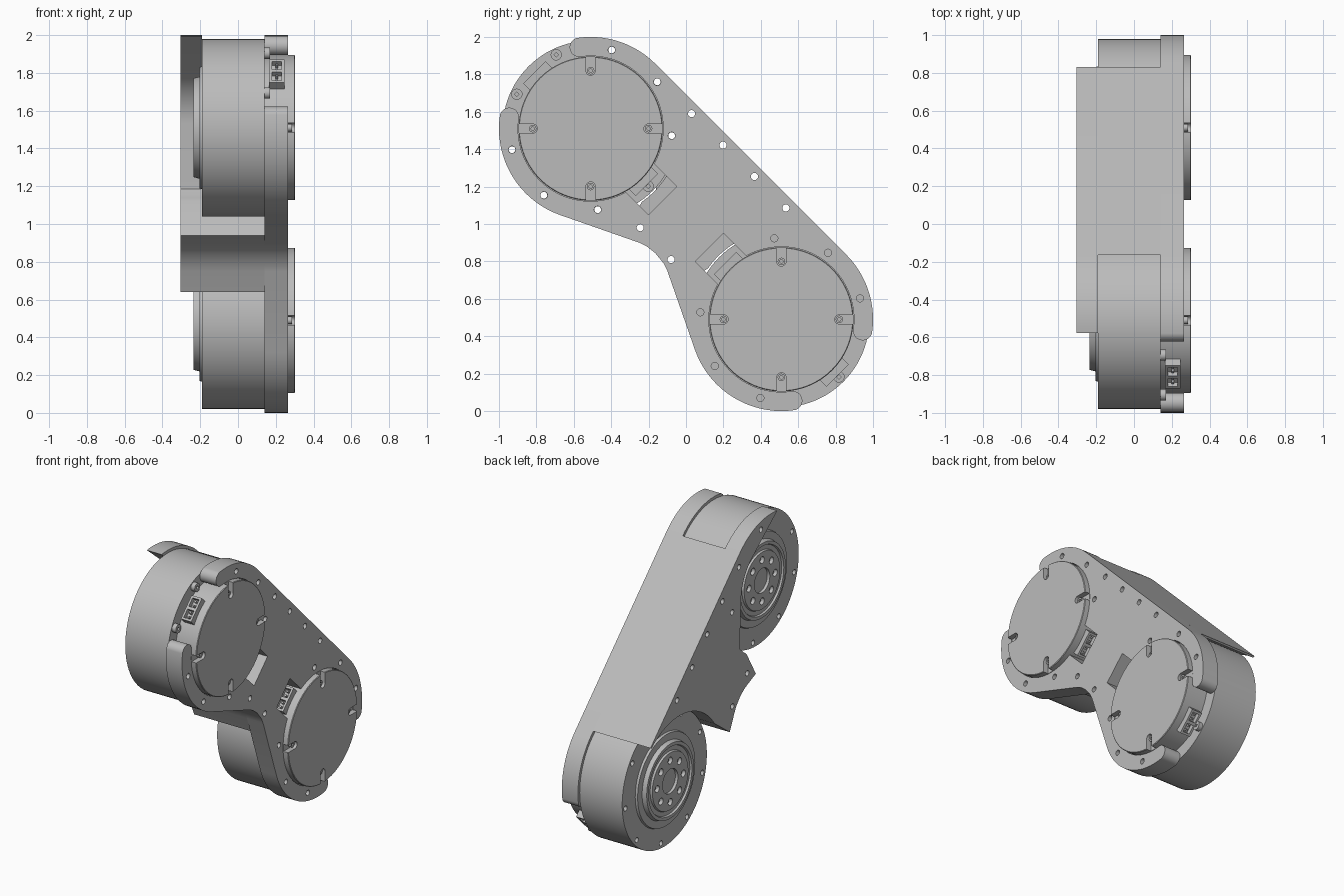
import bpy, bmesh
from math import sin, cos, radians, pi
from mathutils import Matrix

if "Cube" in bpy.data.objects:
    bpy.data.objects.remove(bpy.data.objects["Cube"])

grey = bpy.data.materials.new("machined grey")
grey.use_nodes = True
grey.diffuse_color = (0.5, 0.5, 0.5, 1)
grey.node_tree.nodes["Principled BSDF"].inputs["Base Color"].default_value = (0.5, 0.5, 0.5, 1)

A, B = (-0.51, 1.51), (0.51, 0.49)     # motor axes as (y, z)
RIM, CLEAR, BORE = 0.49, 0.478, 0.388  # outer rim, motor clearance, cap bore
BOLT = 0.435                           # bolt circle
BOLT_ANGLES = range(-45, 315, 40)


def polar(c, r, a):
    return (c[0] + r * cos(radians(a)), c[1] + r * sin(radians(a)))


def arc(c, r, a0, a1):
    n = max(2, int(abs(a1 - a0) / 4))
    return [polar(c, r, a0 + (a1 - a0) * i / n) for i in range(n + 1)]


def finish(bm, name):
    bmesh.ops.recalc_face_normals(bm, faces=bm.faces[:])
    mesh = bpy.data.meshes.new(name)
    bm.to_mesh(mesh)
    bm.free()
    mesh.materials.append(grey)
    ob = bpy.data.objects.new(name, mesh)
    bpy.context.collection.objects.link(ob)
    return ob


def slab(name, pts, x0, x1):
    """Extrude a (y, z) outline along x."""
    bm = bmesh.new()
    face = bm.faces.new([bm.verts.new((x0, y, z)) for y, z in pts])
    ext = bmesh.ops.extrude_face_region(bm, geom=[face])["geom"]
    bmesh.ops.translate(bm, vec=(x1 - x0, 0, 0),
                        verts=[v for v in ext if isinstance(v, bmesh.types.BMVert)])
    bmesh.ops.remove_doubles(bm, verts=bm.verts[:], dist=1e-5)
    return finish(bm, name)


def pins(name, centres, r, x0, x1, seg=20):
    """A set of cylinders parallel to x."""
    bm = bmesh.new()
    for y, z in centres:
        m = Matrix.Translation(((x0 + x1) / 2, y, z)) @ Matrix.Rotation(pi / 2, 4, "Y")
        bmesh.ops.create_cone(bm, cap_ends=True, segments=seg, radius1=r, radius2=r,
                              depth=x1 - x0, matrix=m)
    return finish(bm, name)


def blocks(name, c, items):
    """Boxes set radially: (angle, r0, r1, tangent offset, width, x0, x1)."""
    bm = bmesh.new()
    for a, r0, r1, t, w, x0, x1 in items:
        m = (Matrix.Translation((0, *c)) @ Matrix.Rotation(radians(a), 4, "X")
             @ Matrix.Translation(((x0 + x1) / 2, (r0 + r1) / 2, t))
             @ Matrix.Diagonal((x1 - x0, r1 - r0, w, 1)))
        bmesh.ops.create_cube(bm, size=1, matrix=m)
    return finish(bm, name)


def lathe(name, profile, c):
    """Turn an (x, radius) profile about a motor axis."""
    bm = bmesh.new()
    vs = [bm.verts.new((x, r, 0)) for x, r in profile]
    es = [bm.edges.new(p) for p in zip(vs, vs[1:])]
    bmesh.ops.spin(bm, geom=vs + es, cent=(0, 0, 0), axis=(1, 0, 0), angle=2 * pi, steps=96)
    bmesh.ops.remove_doubles(bm, verts=bm.verts[:], dist=1e-4)
    bmesh.ops.translate(bm, verts=bm.verts[:], vec=(0, *c))
    return finish(bm, name)


def cut(ob, cutter):
    mod = ob.modifiers.new("cut", "BOOLEAN")
    mod.operation, mod.solver, mod.object = "DIFFERENCE", "EXACT", cutter
    bpy.context.view_layer.objects.active = ob
    bpy.ops.object.modifier_apply(modifier=mod.name)
    bpy.data.objects.remove(cutter)


# Waist outline between the two motors
waist = [(-0.1, 0.75), (-0.12, 0.79), (-0.165, 0.845), (-0.21, 0.88), (-0.25, 0.9)]


def bore(c, a0, a1, window):
    """Inner edge of the plate around a motor, with a plug window."""
    pocket = [polar(c, 0.555, window + s) for s in (-11, 11)]
    return arc(c, BORE, a0, window - 16) + pocket + arc(c, BORE, window + 16, a1)


def tab(c, a, start):
    """Round end of a rim arm, running clockwise from the start angle."""
    return arc(polar(c, (RIM + BORE) / 2, a), (RIM - BORE) / 2, start, start - 180)[1:-1]


# Cap side plate: open rims joined by a straight back and a waist
outline = (arc(A, RIM, 98, 45) + arc(B, RIM, 45, -8) + tab(B, -8, -8)
           + bore(B, -8, 278, 135) + tab(B, 278, 98)
           + arc(B, RIM, 278, 200) + waist + arc(A, RIM, 250, 172) + tab(A, 172, 172)
           + bore(A, 172, 458, 315) + tab(A, 98, 278))
plate = slab("cap_side_plate", outline, 0.14, 0.265)

# Spacer between the motors, and the output side plate with one pointed arm
b_side = [(0.83, 0.863)] + arc(B, CLEAR, 50, 145) + [(-0.05, 0.64)] + waist + [(-0.34, 0.94)]
spacer = slab("spacer", [polar(A, RIM, 45)] + b_side + arc(A, CLEAR, 305, 400), -0.19, 0.14)
output_plate = slab("output_side_plate", arc(A, RIM, 98, 45) + b_side
                    + arc(A, CLEAR, 305, 317) + arc(A, 0.335, 364, 411), -0.305, -0.19)

# Through holes
row = [(0.03 + 0.168 * i, 1.59 - 0.168 * i) for i in range(4)]
through = (row + [(-0.245, 0.98), (-0.08, 0.81)]
           + [polar(A, BOLT, a) for a in (75, 35, -5, 195, 235, 275)])
for ob in (plate, spacer, output_plate):
    cut(ob, pins("hole_cutter", through, 0.019, -0.5, 0.5))
cut(plate, pins("hole_cutter", [polar(B, BOLT, a) for a in (95, 55, 15, 175, 215, 255)],
                0.019, 0.24, 0.5))

# Motors: output hub, drum and cap in one turned body
profile = [(-0.215, 0), (-0.215, 0.085), (-0.235, 0.085), (-0.235, 0.2), (-0.222, 0.205),
           (-0.222, 0.235), (-0.235, 0.24), (-0.235, 0.262), (-0.205, 0.27), (-0.205, 0.32),
           (-0.19, 0.325), (-0.19, 0.47), (0.14, 0.47), (0.14, 0.385), (0.298, 0.385),
           (0.302, 0.381), (0.302, 0)]
for label, c in (("upper", A), ("lower", B)):
    motor = lathe(label + "_motor", profile, c)
    depth = 0.5 if c == A else -0.16
    cut(motor, pins("bolt_cutter", [polar(c, BOLT, a) for a in BOLT_ANGLES], 0.018, -0.5, depth))
    cut(motor, pins("hub_cutter", [polar(c, 0.145, a) for a in range(0, 360, 45)],
                    0.024, -0.5, -0.21))
    quarters = (0, 90, 180, 270)
    cut(motor, blocks("notch_cutter", c, [(a, 0.31, 0.5, 0, 0.05, 0.265, 0.4) for a in quarters]))
    cut(motor, pins("notch_end_cutter", [polar(c, 0.31, a) for a in quarters], 0.025, 0.265, 0.4))

    # Cap screws with sockets, and larger drum screws
    cap_pts = [polar(c, 0.31, a) for a in quarters]
    screws = pins(label + "_cap_screws", cap_pts, 0.02, 0.255, 0.285)
    cut(screws, pins("socket_cutter", cap_pts, 0.01, 0.275, 0.4, 6))
    drum_pts = [polar(c, BOLT, a) for a in (115, 155, 315)]
    drum = pins(label + "_drum_screws", drum_pts, 0.03, 0.13, 0.17)
    cut(drum, pins("socket_cutter", drum_pts, 0.012, 0.155, 0.4, 4))

    # Plug sockets on opposite sides of the drum
    sockets = blocks(label + "_plug_sockets", c,
                     [(a, 0.34, 0.425, 0, 0.17, 0.165, 0.245) for a in (135, 315)])
    cut(sockets, blocks("slot_cutter", c, [(a, 0.395, 0.5, t, 0.06, 0.18, 0.23)
                                           for a in (135, 315) for t in (-0.04, 0.04)]))
    blocks(label + "_plug_pins", c, [(a, 0.38, 0.415, t, 0.012, 0.198, 0.212)
                                     for a in (135, 315) for t in (-0.055, -0.025, 0.025, 0.055)])

# Smooth the turned surfaces, keep edges sharp
for ob in bpy.context.scene.objects:
    if ob.type == "MESH":
        bpy.context.view_layer.objects.active = ob
        ob.select_set(True)
bpy.ops.object.shade_smooth_by_angle(angle=radians(30))
